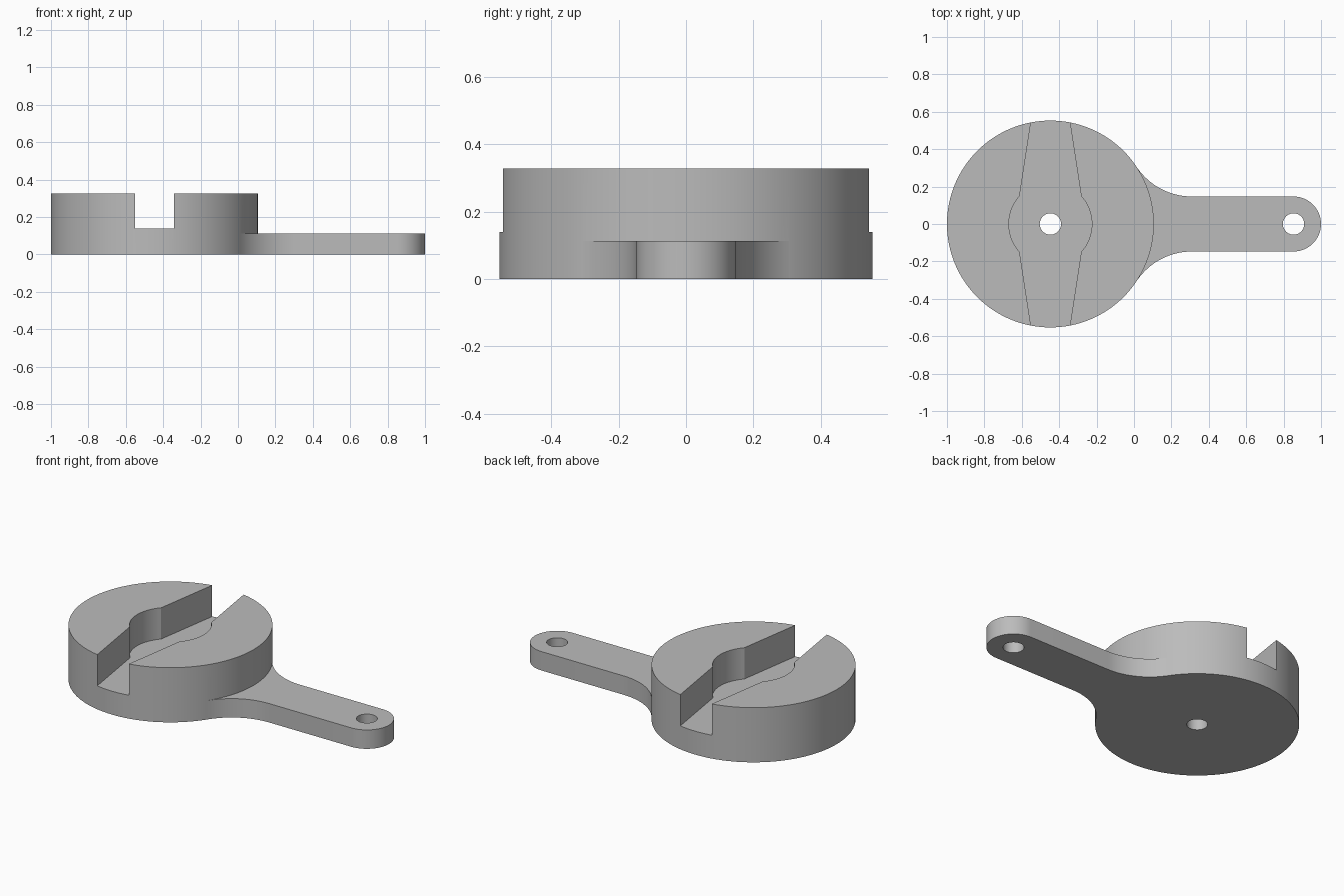
import bpy, bmesh
from math import sin, cos, pi, radians, atan2, hypot

cube = bpy.data.objects.get("Cube")
if cube:
    bpy.data.objects.remove(cube, do_unlink=True)

DISC_X, DISC_R, DISC_H = -0.447, 0.553, 0.327
ARM_X, ARM_R, ARM_H = 0.853, 0.147, 0.113
SLOT_Z, HOLE_R = 0.14, 0.057
FILLET_X = 0.31

grey = bpy.data.materials.new("plain grey")
grey.use_nodes = True
colour = (0.5, 0.5, 0.5, 1)
grey.diffuse_color = colour
grey.node_tree.nodes["Principled BSDF"].inputs["Base Color"].default_value = colour


def arc(cx, cy, r, a0, a1, n):
    return [(cx + r * cos(a0 + (a1 - a0) * i / n),
             cy + r * sin(a0 + (a1 - a0) * i / n)) for i in range(n + 1)]


def circle(cx, r, n):
    return arc(cx, 0, r, 0, 2 * pi, n)[:-1]


def prism(name, outline, z0, z1):
    """Extrude a counter-clockwise outline from z0 to z1."""
    bm = bmesh.new()
    face = bm.faces.new([bm.verts.new((x, y, z0)) for x, y in outline])
    top = bmesh.ops.extrude_face_region(bm, geom=[face])["geom"]
    bmesh.ops.translate(bm, vec=(0, 0, z1 - z0),
                        verts=[v for v in top if isinstance(v, bmesh.types.BMVert)])
    bmesh.ops.recalc_face_normals(bm, faces=bm.faces)
    mesh = bpy.data.meshes.new(name)
    bm.to_mesh(mesh)
    bm.free()
    mesh.materials.append(grey)
    obj = bpy.data.objects.new(name, mesh)
    bpy.context.collection.objects.link(obj)
    return obj


def combine(target, other, operation):
    """Apply a boolean and drop the helper object."""
    bpy.context.view_layer.objects.active = target
    mod = target.modifiers.new(operation.lower(), "BOOLEAN")
    mod.object, mod.operation, mod.solver = other, operation, "EXACT"
    bpy.ops.object.modifier_apply(modifier=mod.name)
    bpy.data.objects.remove(other, do_unlink=True)


# Round body
body = prism("slotted_disc_with_arm", circle(DISC_X, DISC_R, 128), 0, DISC_H)

# Arm with rounded end and fillets tangent to the disc
dx = FILLET_X - DISC_X
fillet_r = (dx**2 + ARM_R**2 - DISC_R**2) / (2 * (DISC_R - ARM_R))
fillet_y = ARM_R + fillet_r
tangent = atan2(fillet_y, dx)
upper = arc(FILLET_X, fillet_y, fillet_r, -pi / 2, -pi + tangent, 20)
lower = [(x, -y) for x, y in reversed(upper)]
root = [(DISC_X + 0.3, 0.2), (DISC_X + 0.3, -0.2)]
arm = prism("arm", arc(ARM_X, 0, ARM_R, -pi / 2, pi / 2, 32) + upper + root + lower, 0, ARM_H)
combine(body, arm, "UNION")

# Tapered slot with a round pocket in the middle
side = [(0.08, -0.7)] + arc(0, 0, 0.222, radians(-42), radians(42), 24) + [(0.08, 0.7)]
slot = [(DISC_X + x, y) for x, y in side + [(-x, -y) for x, y in side]]
combine(body, prism("slot_cutter", slot, SLOT_Z, 1), "DIFFERENCE")

# Pivot hole and arm hole
for x in (DISC_X, ARM_X):
    combine(body, prism("hole_cutter", circle(x, HOLE_R, 48), -0.5, 1), "DIFFERENCE")

bpy.ops.object.select_all(action="DESELECT")
body.select_set(True)
bpy.context.view_layer.objects.active = body
bpy.ops.object.shade_smooth_by_angle(angle=radians(20))
